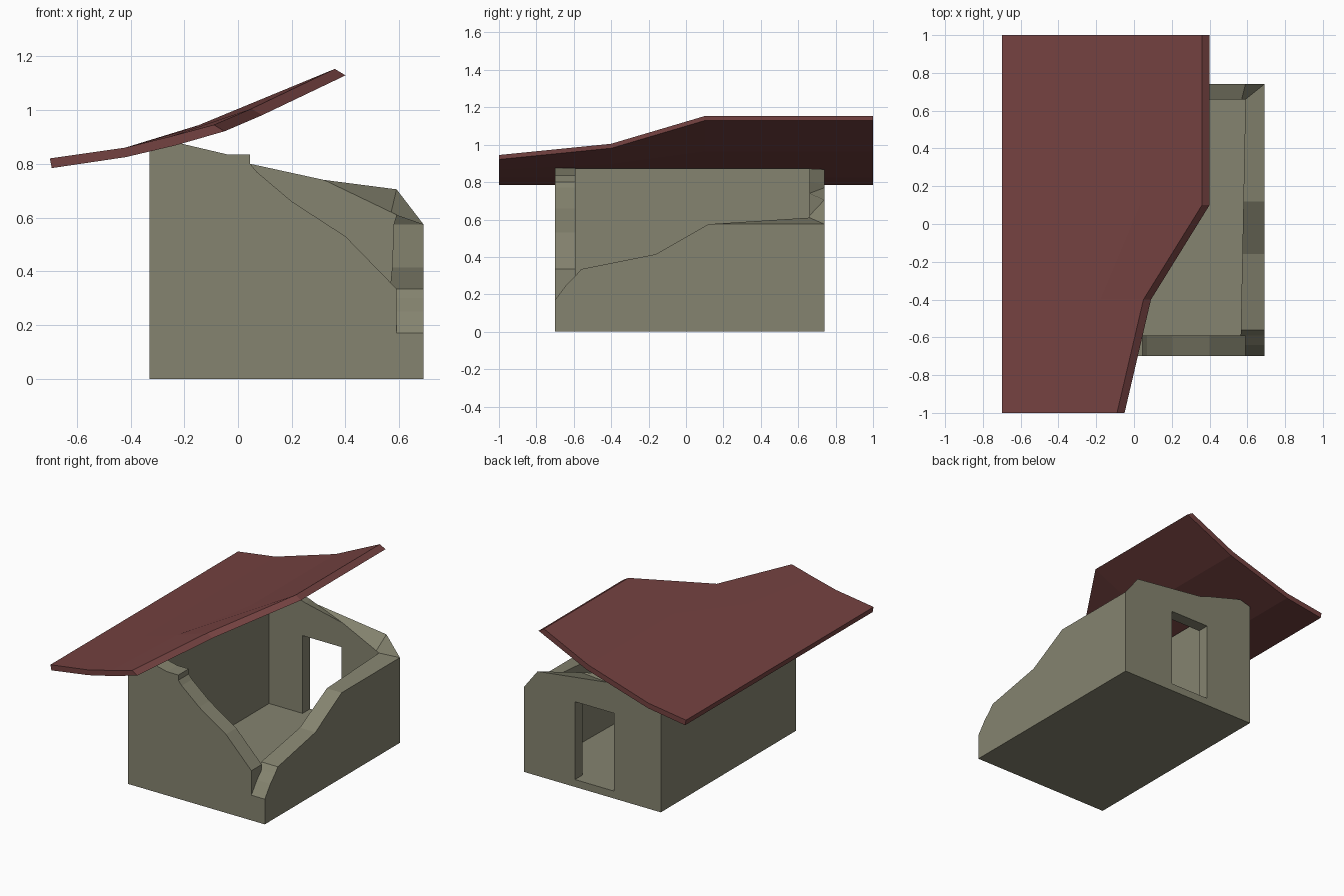
import bpy
import bmesh

cube = bpy.data.objects.get("Cube")
if cube:
    bpy.data.objects.remove(cube, do_unlink=True)


def material(name, rgb):
    mat = bpy.data.materials.new(name)
    mat.use_nodes = True
    mat.diffuse_color = (*rgb, 1)
    mat.node_tree.nodes["Principled BSDF"].inputs["Base Color"].default_value = (*rgb, 1)
    return mat


stone = material("stone", (0.235, 0.23, 0.16))
roof_red = material("roof_red", (0.175, 0.054, 0.052))


def finish(bm, name, mat):
    bmesh.ops.recalc_face_normals(bm, faces=bm.faces)
    mesh = bpy.data.meshes.new(name)
    bm.to_mesh(mesh)
    bm.free()
    mesh.materials.append(mat)
    obj = bpy.data.objects.new(name, mesh)
    bpy.context.collection.objects.link(obj)
    return obj


def loft(name, outer, inner, mat):
    """Closed solid between two matching outlines."""
    bm = bmesh.new()
    a = [bm.verts.new(p) for p in outer]
    b = [bm.verts.new(p) for p in inner]
    bm.faces.new(a)
    bm.faces.new(b[::-1])
    for i in range(len(a)):
        j = (i + 1) % len(a)
        bm.faces.new((a[j], a[i], b[i], b[j]))
    return finish(bm, name, mat)


# Main dimensions: outer box, inner room, floor level
X0, X1, Y0, Y1 = -0.33, 0.69, -0.70, 0.74
IX0, IX1, IY0, IY1 = -0.23, 0.59, -0.59, 0.66
FLOOR = 0.05

# Floor slab
corners = [(X0, Y0), (X1, Y0), (X1, Y1), (X0, Y1)]
loft("floor_slab", [(x, y, 0) for x, y in corners],
     [(x, y, FLOOR) for x, y in corners], stone)

# Front wall with broken, descending top
front = [(X0, FLOOR), (X0, 0.845), (-0.21, 0.875), (-0.04, 0.835), (0.045, 0.835),
         (0.045, 0.80), (0.07, 0.77), (0.20, 0.66), (0.40, 0.53),
         (IX1, 0.335), (IX1, FLOOR)]
loft("front_wall", [(x, Y0, z) for x, z in front],
     [(x, IY0, z) for x, z in front], stone)

# Back wall with doorway and chamfered broken top
door = [(0.31, FLOOR), (0.31, 0.575), (0.02, 0.575), (0.02, FLOOR)]
back_out = [(X0, FLOOR), (X0, 0.845), (-0.25, 0.868), (0.02, 0.79), (0.07, 0.77),
            (IX1, 0.705), (X1, 0.575), (X1, FLOOR)] + door
back_in = [(IX0, FLOOR), (IX0, 0.87), (-0.20, 0.872), (0.045, 0.80), (0.32, 0.74),
           (0.57, 0.62), (IX1, 0.61), (IX1, FLOOR)] + door
loft("back_wall", [(x, Y1, z) for x, z in back_out],
     [(x, IY1, z) for x, z in back_in], stone)

# Intact side wall under the low eave
side = [(X0, FLOOR), (X0, 0.845), (IX0, 0.872), (IX0, FLOOR)]
loft("right_wall", [(x, IY0, z) for x, z in side],
     [(x, Y1 if x == X0 else IY1, z) for x, z in side], stone)

# Broken side wall, its inner face slightly thicker toward the front
broken = [(0.12, 0.575), (-0.16, 0.415), (-0.56, 0.335), (IY0, 0.30), (IY0, FLOOR)]
left_out = [(Y1, FLOOR), (Y1, 0.575)] + broken
left_in = [(IY1, FLOOR), (IY1, 0.61)] + broken
loft("left_wall", [(X1, y, z) for y, z in left_out],
     [(IX1 - 0.02 * (IY1 - y), y, z) for y, z in left_in], stone)

# Crumbled corner ramp
ramp = [(Y0, FLOOR), (Y0, 0.17), (-0.64, 0.25), (IY0, 0.30), (IY0, FLOOR)]
loft("broken_corner", [(X1, y, z) for y, z in ramp],
     [(IX1, y, z) for y, z in ramp], stone)

# Sagging roof sheet with a torn edge: rows run front to back, columns go upslope
rows = [(-1.0, (-0.25, 0.902), (-0.09, 0.945)),
        (-0.4, (-0.18, 0.930), (0.05, 1.005)),
        (0.1, (0.03, 0.998), (0.36, 1.153)),
        (1.0, (0.03, 0.998), (0.36, 1.153))]
drops = [(0.007, -0.036), (0.003, -0.035), (0.015, -0.034), (0.04, -0.024)]
bm = bmesh.new()
top, low = [], []
for y, mid, edge in rows:
    line = [(-0.70, 0.82), (-0.42, 0.86), mid, edge]
    top.append([bm.verts.new((x, y, z)) for x, z in line])
    low.append([bm.verts.new((x + dx, y, z + dz)) for (x, z), (dx, dz) in zip(line, drops)])
n = len(rows)
for i in range(n - 1):
    for j in range(n - 1):
        for g in (top, low):
            bm.faces.new((g[i][j], g[i][j + 1], g[i + 1][j + 1], g[i + 1][j]))
    for k in (0, n - 1):
        bm.faces.new((top[i][k], top[i + 1][k], low[i + 1][k], low[i][k]))
        bm.faces.new((top[k][i], top[k][i + 1], low[k][i + 1], low[k][i]))
finish(bm, "roof", roof_red)
